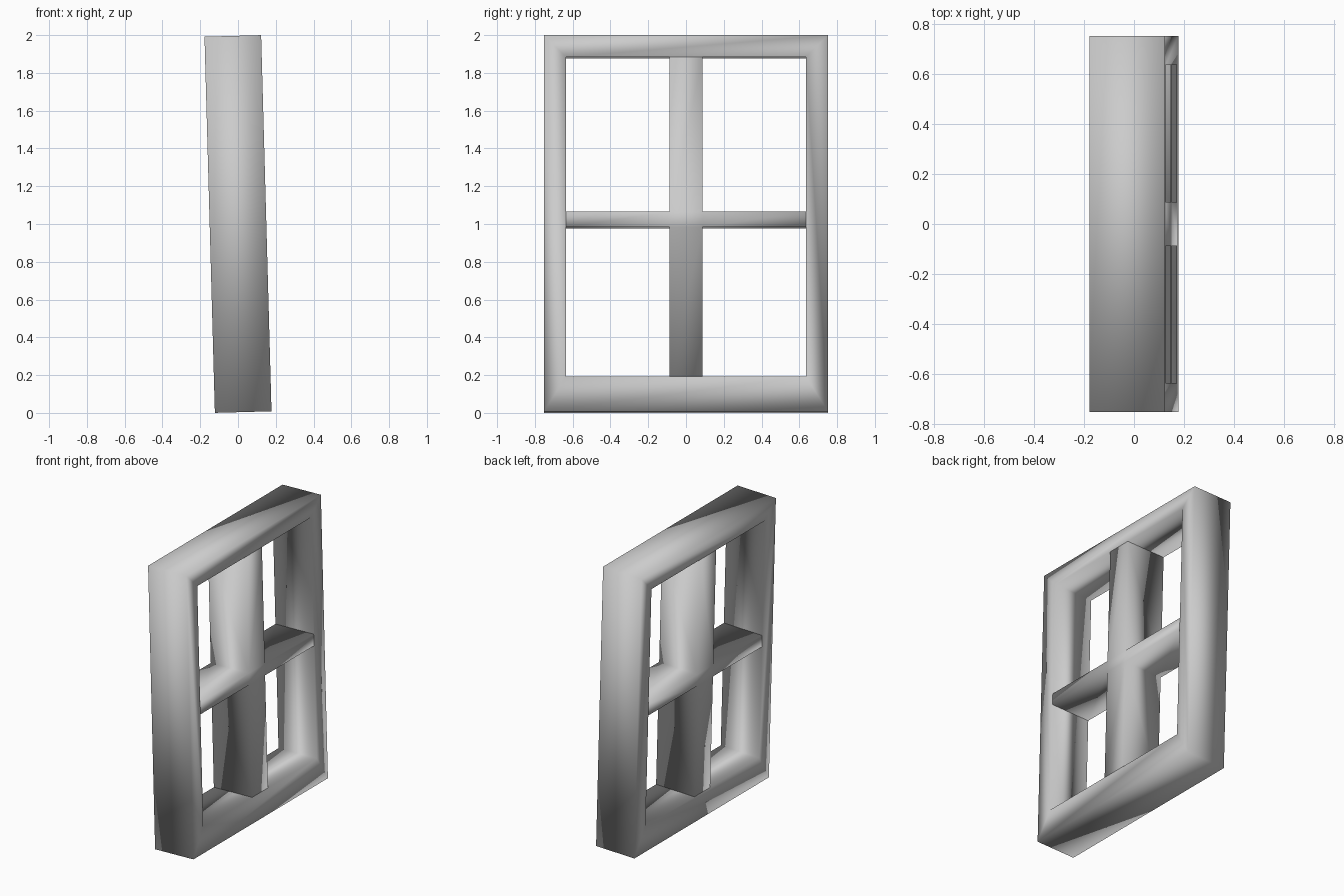
import bpy, bmesh, math
from mathutils import Matrix

cube = bpy.data.objects.get("Cube")
if cube:
    bpy.data.objects.remove(cube, do_unlink=True)

DEPTH = 0.3
HALF_W, HALF_H = 0.752, 0.996            # outer size
OPEN_W, OPEN_LOW, OPEN_TOP = 0.635, -0.812, 0.88   # opening
POST = 0.088                             # half width of upright bar
BAR_LOW, BAR_TOP = -0.021, 0.061         # crossbar

grey = bpy.data.materials.new("plain_grey")
grey.diffuse_color = (0.6, 0.6, 0.6, 1)
grey.use_nodes = True
grey.node_tree.nodes["Principled BSDF"].inputs["Base Color"].default_value = (0.6, 0.6, 0.6, 1)

# The whole window leans slightly
LEAN = Matrix.Translation((0, 0, 1)) @ Matrix.Rotation(math.radians(-1.58), 4, 'Y')


def rect(y0, y1, z0, z1):
    return [(y0, z0), (y1, z0), (y1, z1), (y0, z1)]


def slab(name, quads):
    """Extrude flat quads, given in y and z, through the depth."""
    bm = bmesh.new()
    for quad in quads:
        bm.faces.new([bm.verts.new((-DEPTH / 2, y, z)) for y, z in quad])
    bmesh.ops.remove_doubles(bm, verts=bm.verts[:], dist=0.0001)
    grown = bmesh.ops.extrude_face_region(bm, geom=bm.faces[:], use_keep_orig=True)
    moved = [v for v in grown["geom"] if isinstance(v, bmesh.types.BMVert)]
    bmesh.ops.translate(bm, vec=(DEPTH, 0, 0), verts=moved)
    bmesh.ops.recalc_face_normals(bm, faces=bm.faces[:])
    bm.transform(LEAN)
    mesh = bpy.data.meshes.new(name)
    bm.to_mesh(mesh)
    bm.free()
    mesh.materials.append(grey)
    mesh.shade_smooth()
    obj = bpy.data.objects.new(name, mesh)
    bpy.context.collection.objects.link(obj)
    return obj


# Outer frame with mitred corners
outer = rect(-HALF_W, HALF_W, -HALF_H, HALF_H)
inner = rect(-OPEN_W, OPEN_W, OPEN_LOW, OPEN_TOP)
slab("window_frame", [(outer[i], outer[(i + 1) % 4], inner[(i + 1) % 4], inner[i])
                      for i in range(4)])

# Crossed glazing bars, flush with the frame
slab("glazing_bars", [
    rect(-POST, POST, BAR_LOW, BAR_TOP),
    rect(-POST, POST, OPEN_LOW, BAR_LOW),
    rect(-POST, POST, BAR_TOP, OPEN_TOP),
    rect(-OPEN_W, -POST, BAR_LOW, BAR_TOP),
    rect(POST, OPEN_W, BAR_LOW, BAR_TOP),
])
